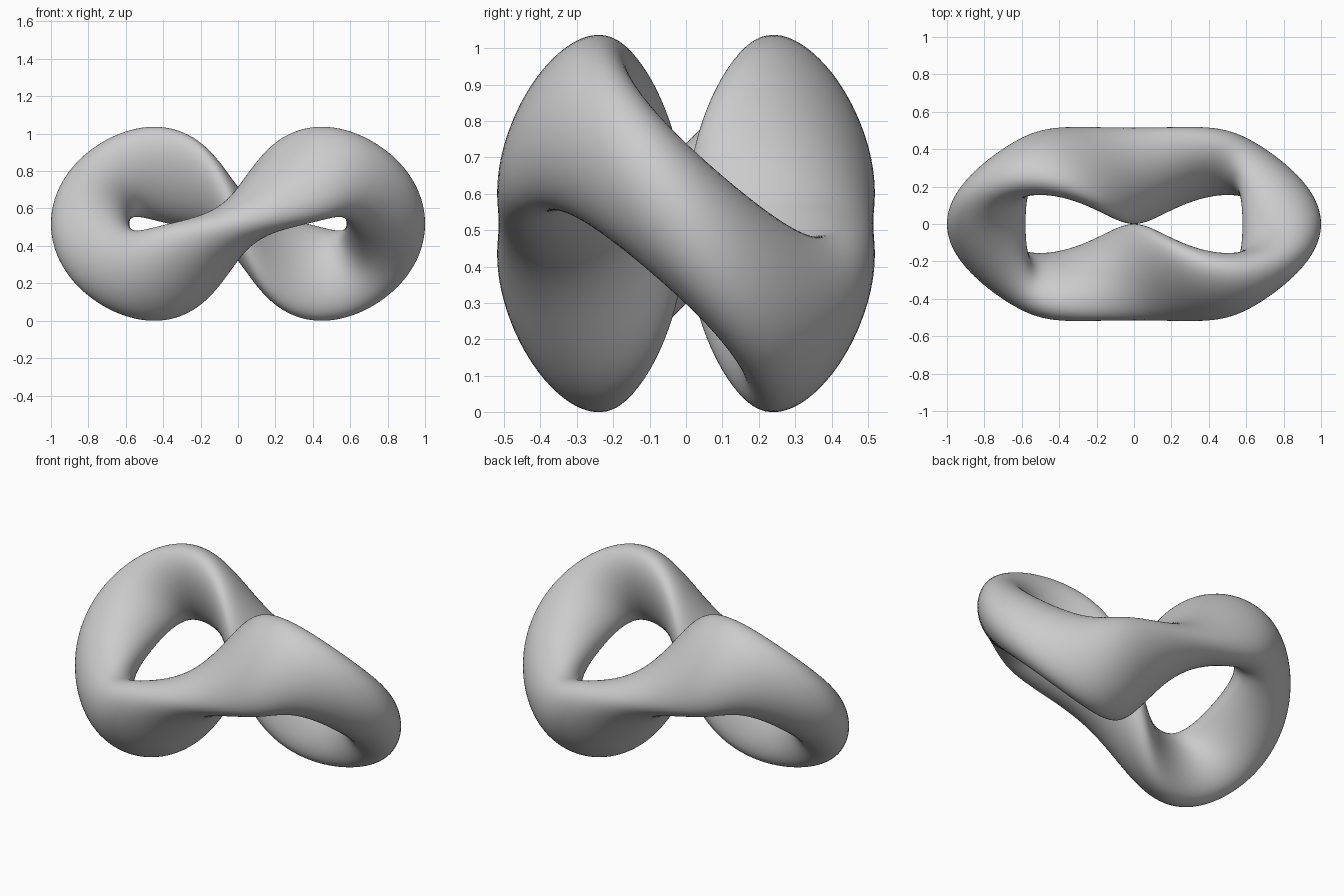
import bpy, bmesh
from math import sin, cos, tau
from mathutils import Vector

cube = bpy.data.objects.get("Cube")
if cube:
    bpy.data.objects.remove(cube, do_unlink=True)

RINGS, SIDES = 200, 80

grey = bpy.data.materials.new("plain grey")
grey.use_nodes = True
colour = (0.6, 0.6, 0.6, 1)
grey.diffuse_color = colour
grey.node_tree.nodes["Principled BSDF"].inputs["Base Color"].default_value = colour


def rim(u):
    # Edge of the twisting band that climbs over each loop and dips to the middle
    return Vector((0.83 * cos(u) + 0.17 * cos(3 * u),
                   0.1414 * (sin(u) + sin(3 * u)),
                   -0.505 * sin(2 * u)))


def belt(u):
    # Opposite edge, almost level, running round the outside at front and back
    return Vector((0.645 * cos(u) - 0.065 * cos(3 * u),
                   0.566 * sin(u) + 0.051 * sin(3 * u),
                   -0.04 * sin(2 * u)))


def thickness(u):
    # Half-axis through the band, turning with the twist
    return Vector((-0.011 * sin(u) - 0.071 * sin(3 * u),
                   -0.137 * cos(u) + 0.033 * cos(3 * u),
                   0.038 - 0.129 * cos(2 * u) - 0.037 * cos(4 * u)))


# Sweep an oval section between the two edges
bm = bmesh.new()
rings = []
for i in range(RINGS):
    u = tau * i / RINGS
    c, a, b = (rim(u) + belt(u)) / 2, (rim(u) - belt(u)) / 2, thickness(u)
    rings.append([bm.verts.new(c + a * cos(tau * j / SIDES) + b * sin(tau * j / SIDES))
                  for j in range(SIDES)])
for i in range(RINGS):
    near, far = rings[i], rings[(i + 1) % RINGS]
    for j in range(SIDES):
        k = (j + 1) % SIDES
        bm.faces.new((near[j], far[j], far[k], near[k])).smooth = True
bmesh.ops.recalc_face_normals(bm, faces=bm.faces[:])

# Stand it on the ground
low = min(v.co.z for v in bm.verts)
for v in bm.verts:
    v.co.z -= low

mesh = bpy.data.meshes.new("twisted_ring")
bm.to_mesh(mesh)
bm.free()
mesh.materials.append(grey)
ring = bpy.data.objects.new("twisted_ring", mesh)
bpy.context.collection.objects.link(ring)
